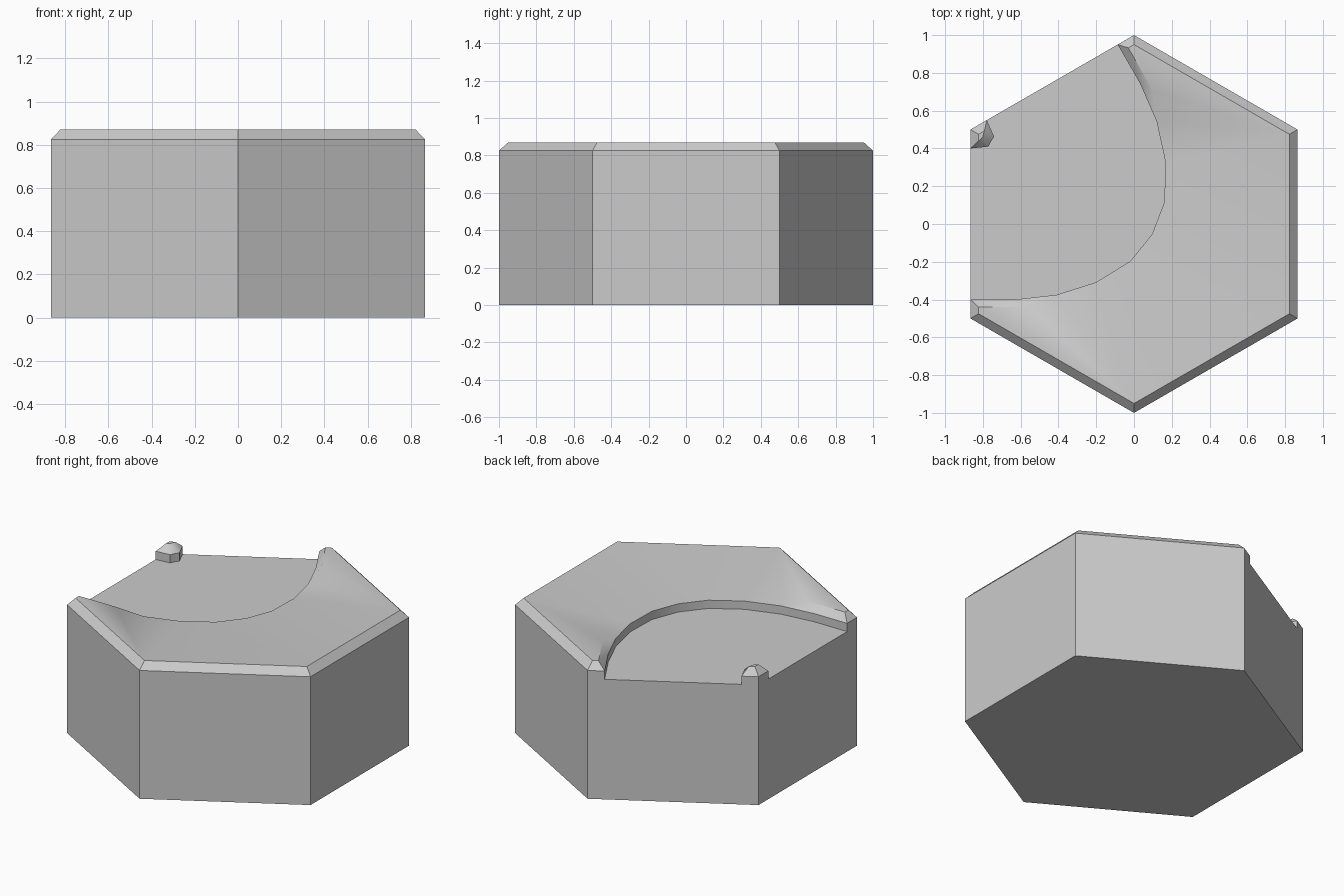
import bpy, bmesh
from math import sqrt

if "Cube" in bpy.data.objects:
    bpy.data.objects.remove(bpy.data.objects["Cube"])

S = sqrt(3) / 2
BED, RIM, TOP = 0.772, 0.825, 0.87     # sunken floor, bevel start, top


def on_axis(t):                        # point on the tile's symmetry line
    return (t * S, -t * 0.5)


def at(points, z):
    return [(x, y, z) for x, y in points]


bm = bmesh.new()


def face(points):
    # every face is made twice: as given and mirrored across the symmetry line
    flipped = [(0.5 * x - S * y, -S * x - 0.5 * y, z) for x, y, z in points]
    for pts in (points, flipped[::-1]):
        bm.faces.new([bm.verts.new(p) for p in pts])


# hexagon corners of one half, outer and bevelled
far, left, front, right = (-S, 0.5), (-S, -0.5), (0, -1), (S, -0.5)
far_b, left_b, front_b, right_b = [(x * 0.95, y * 0.95) for x, y in (far, left, front, right)]

# half of the curved bank, ending on the symmetry line
bank = [(-S, -0.4), (-0.63, -0.4), (-0.41, -0.375), (-0.2, -0.308), (-0.02, -0.197), on_axis(0.11)]
# half of the small corner stub
stub = [(-S, 0.4), (-0.77, 0.41), on_axis(-0.874)]
crest = [(-S * 0.95, -0.44), (-0.56, -0.44)]
stub_top = [(-S * 0.95, 0.44), on_axis(-0.924)]

# underside and outer walls
face(at([far, left, front, right], 0))
face(at([far, left], 0) + at([left, bank[0]], RIM) + at([bank[0], stub[0]], BED) + at([stub[0], far], RIM))
for a, b in ((left, front), (front, right)):
    face(at([a, b], 0) + at([b, a], RIM))

# outer bevels
for a, b, b_in, a_in in ((left, front, front_b, left_b), (front, right, right_b, front_b),
                         (bank[0], left, left_b, crest[0]), (far, stub[0], stub_top[0], far_b)):
    face(at([a, b], RIM) + at([b_in, a_in], TOP))

# sunken floor and upright walls around it
face(at(bank + stub[::-1], BED))
for line in (bank, stub):
    for a, b in zip(line, line[1:]):
        face(at([a, b], BED) + at([b, a], RIM))

# raised ground sloping up from the bank
face(at(bank[:2], RIM) + at(crest[::-1], TOP))
face(at(bank[1:3], RIM) + at([crest[1]], TOP))
face(at([bank[2]], RIM) + at([front_b, crest[1]], TOP))
for i in (2, 3):
    face(at(bank[i:i + 2], RIM) + at([front_b], TOP))
face(at([bank[4]], RIM) + at([right_b, front_b], TOP))
face(at(bank[4:], RIM) + at([right_b], TOP))
face(at([crest[0], crest[1], front_b, left_b], TOP))

# stub slopes and cap
face(at(stub[:2], RIM) + at([stub_top[0]], TOP))
face(at([stub[1]], RIM) + at(stub_top[::-1], TOP))
face(at(stub[1:], RIM) + at([stub_top[1]], TOP))
face(at([stub_top[0], stub_top[1], far_b], TOP))

# weld both halves into one closed tile
bmesh.ops.remove_doubles(bm, verts=bm.verts, dist=0.001)
bmesh.ops.recalc_face_normals(bm, faces=bm.faces)
mesh = bpy.data.meshes.new("hex_tile")
bm.to_mesh(mesh)
bm.free()
tile = bpy.data.objects.new("hex_tile", mesh)
bpy.context.collection.objects.link(tile)
bpy.context.view_layer.objects.active = tile
tile.select_set(True)
bpy.ops.object.shade_smooth_by_angle(angle=0.6)
